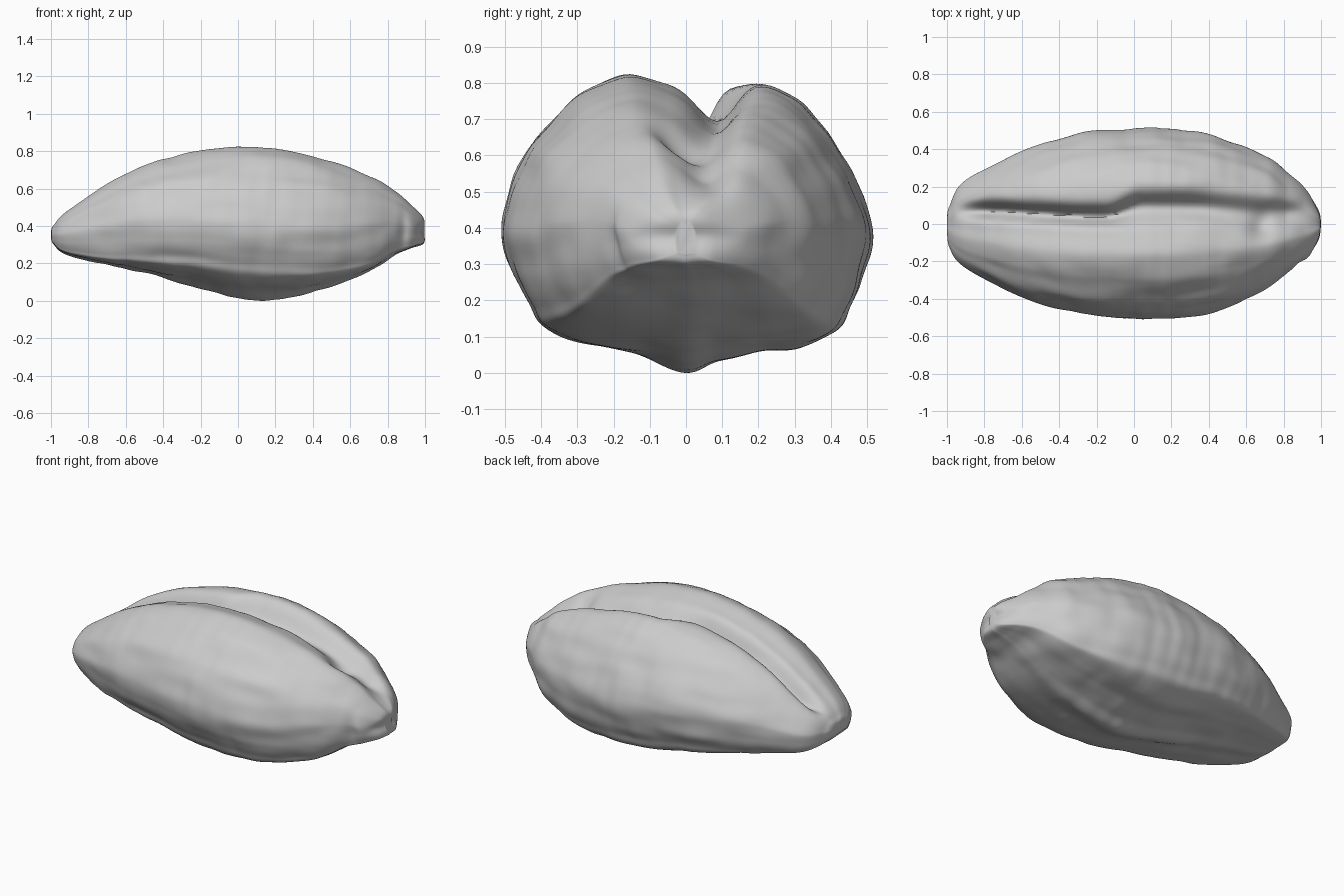
import bpy, bmesh, math
from mathutils import Vector, noise

old = bpy.data.objects.get("Cube")
if old:
    bpy.data.objects.remove(old, do_unlink=True)

skin = bpy.data.materials.new("pale grey husk")
skin.use_nodes = True
colour = (0.6, 0.6, 0.6, 1)
skin.diffuse_color = colour
skin.node_tree.nodes["Principled BSDF"].inputs["Base Color"].default_value = colour

# Length stations: x, back half width, front half width, top, bottom
STATIONS = [
    (-1.0, .03, .03, .365, .335), (-.985, .10, .13, .40, .295), (-.9, .235, .235, .485, .235),
    (-.6, .385, .39, .675, .17), (-.3, .485, .475, .775, .085), (0, .51, .505, .815, .01),
    (.22, .503, .5, .805, .005), (.45, .465, .46, .755, .055), (.7, .365, .35, .665, .15),
    (.83, .27, .255, .59, .235), (.92, .185, .19, .515, .272), (.985, .085, .10, .45, .295),
    (1.0, .03, .03, .41, .32)]

# Cross-section: sideways fraction, height fraction, from the keel round the back
SECTION = [
    (0, 0), (.18, .035), (.4, .065), (.61, .08), (.81, .135), (.89, .22), (.965, .345),
    (1, .5), (.88, .68), (.72, .84), (.56, .93), (.38, .975), (.1, .965), (-.1, .97),
    (-.33, 1), (-.55, .945), (-.69, .87), (-.87, .745), (-1, .51), (-.96, .36), (-.86, .24),
    (-.79, .16), (-.585, .1), (-.26, .05)]


def spline(points, t, closed=False):
    """Catmull-Rom point at parameter t, counted in control points."""
    n = len(points)
    i = int(math.floor(t)) if closed else min(int(t), n - 2)
    f = t - i
    pick = (lambda k: points[k % n]) if closed else (lambda k: points[max(0, min(n - 1, k))])
    return [.5 * (2 * b + (c - a) * f + (2 * a - 5 * b + 4 * c - d) * f * f
                  + (3 * b - a - 3 * c + d) * f ** 3)
            for a, b, c, d in zip(pick(i - 1), pick(i), pick(i + 1), pick(i + 2))]


def bump(value, centre, width):
    return math.exp(-((value - centre) / width) ** 2)


def ease(value, low, high):
    s = max(0, min(1, (value - low) / (high - low)))
    return s * s * (3 - 2 * s)


def sculpt(p, v):
    """Crease, end notch, tip dents and fine wrinkles."""
    x, y, z = p
    upper = ease(v, .55, .9)
    ends = ease(x, -1, -.75) * (1 - ease(x, .8, 1))
    # Top crease: narrow on one half, a wider valley with a steep back wall on the other
    valley = ease(x, -.15, .05)
    centre = .04 + .03 * ease(-x, .2, .9) + .05 * valley - .03 * ease(x, .3, .7)
    side = .045 + .02 * valley if y > centre else .04 + .035 * valley
    depth = .105 - .035 * ease(x, .2, .6)
    z -= depth * upper * ends * bump(y, centre, side)
    # Notch where the crease meets the tip
    z -= .04 * upper * bump(x, .68, .06) * bump(y, -.02, .06)
    # Dents round the tip
    y += .02 * bump(x, .885, .03) * ease(-y, .05, .15) * bump(z, .36, .1)
    x -= .015 * ease(x, .93, 1) * bump(z, .37, .03)
    # Lengthwise ripples on the flanks, crosswise wrinkles below
    body = ease(x, -1, -.7) * (1 - ease(x, .85, 1))
    ripple = noise.noise(Vector((x * 2.5, y * 9, z * 12)))
    cross = noise.noise(Vector((x * 13, y * 4, z * 4 + 5)))
    lumps = noise.noise(Vector((x * 6 + 9, y * 6, z * 6)))
    rough = body * (.008 * ripple + .004 * cross + .006 * lumps)
    out = Vector((0, y, (z - .42) * 1.2))
    if out.length > 1e-5:
        out.normalize()
    return Vector((x, y, z)) + out * rough


# Kernel: loft the cross-section along the stations
RINGS, SIDES = 180, 192
bm = bmesh.new()
rings = []
for i in range(RINGS + 1):
    x, back, front, top, bottom = spline(STATIONS, i / RINGS * (len(STATIONS) - 1))
    ring = []
    for j in range(SIDES):
        u, v = spline(SECTION, j / SIDES * len(SECTION), closed=True)
        # The underside flattens and fills out towards both ends
        v *= 1 - .65 * ease(abs(x), .15, .75) * (1 - ease(v, .12, .5))
        p = (x, u * (back if u > 0 else front), bottom + v * (top - bottom))
        ring.append(bm.verts.new(sculpt(p, v)))
    rings.append(ring)
for a, b in zip(rings, rings[1:]):
    for j in range(SIDES):
        k = (j + 1) % SIDES
        bm.faces.new((a[j], b[j], b[k], a[k]))
bm.faces.new(rings[0])
bm.faces.new(rings[-1])
bmesh.ops.recalc_face_normals(bm, faces=bm.faces)

# Rest on the ground
low = min(v.co.z for v in bm.verts)
bmesh.ops.translate(bm, verts=bm.verts, vec=(0, 0, -low))

mesh = bpy.data.meshes.new("kernel")
bm.to_mesh(mesh)
bm.free()
mesh.materials.append(skin)
kernel = bpy.data.objects.new("kernel", mesh)
bpy.context.collection.objects.link(kernel)
kernel.select_set(True)
bpy.context.view_layer.objects.active = kernel
bpy.ops.object.shade_smooth_by_angle(angle=math.radians(60))
